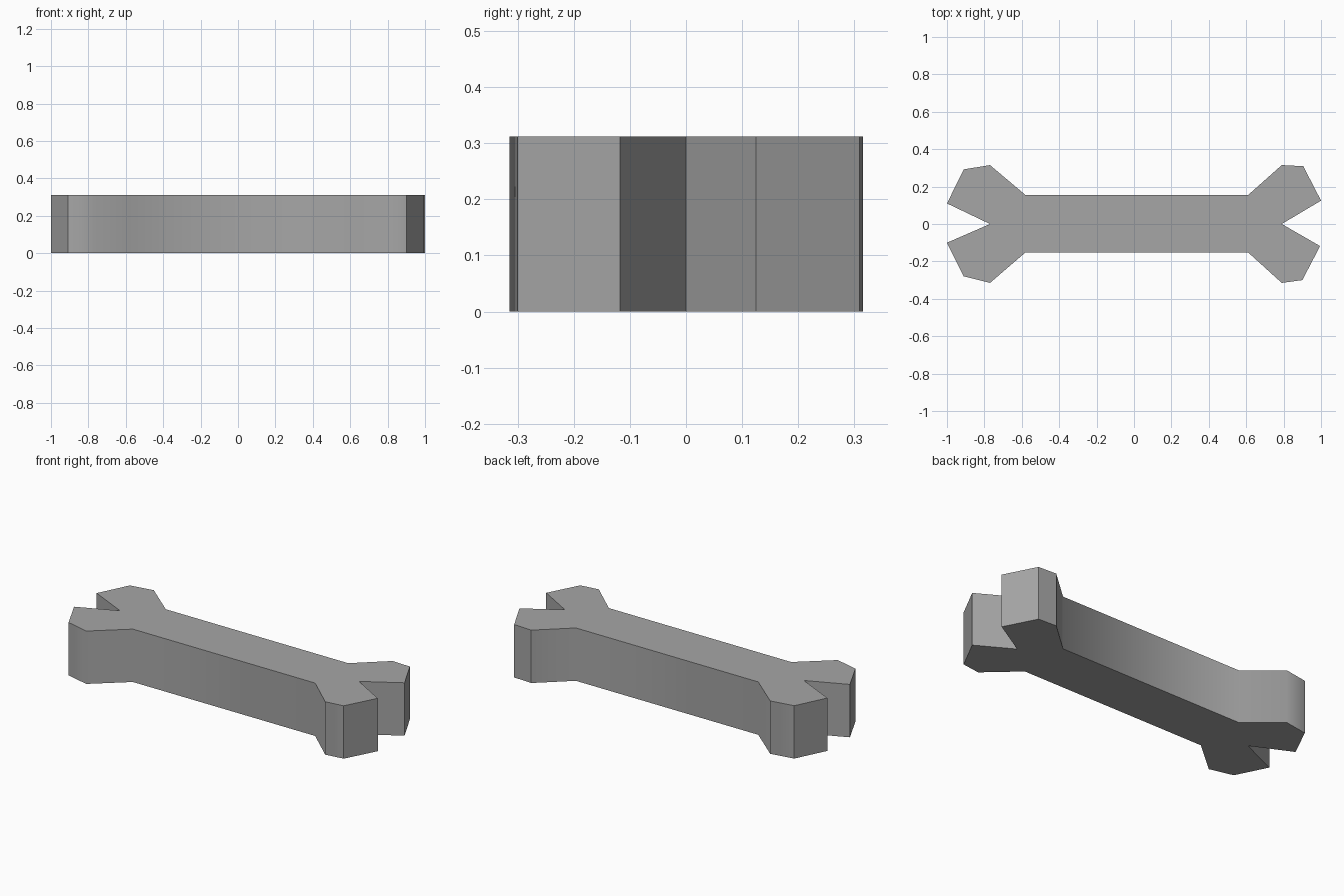
import bpy
import bmesh

if "Cube" in bpy.data.objects:
    bpy.data.objects.remove(bpy.data.objects["Cube"], do_unlink=True)

HEIGHT = 0.312

# Outline, counter-clockwise from above: x, y, and whether the upright edge is soft
SOFT, SHARP = True, False
OUTLINE = [
    # front side, shaft and lobes
    (-0.77, -0.315, SOFT), (-0.58, -0.152, SOFT),
    (0.61, -0.152, SOFT), (0.79, -0.315, SOFT),
    # forked end at +x
    (0.90, -0.30, SHARP), (0.995, -0.118, SHARP), (0.79, 0, SHARP),
    (1, 0.125, SHARP), (0.905, 0.309, SHARP),
    # back side, lobes and shaft
    (0.79, 0.315, SHARP), (0.61, 0.155, SOFT),
    (-0.58, 0.155, SOFT), (-0.77, 0.315, SOFT),
    # forked end at -x
    (-0.91, 0.292, SHARP), (-1, 0.11, SHARP), (-0.77, 0, SHARP),
    (-1, -0.10, SHARP), (-0.91, -0.28, SHARP),
]

# Single grey material
grey = bpy.data.materials.new("plain grey")
grey.use_nodes = True
color = (0.38, 0.38, 0.38, 1)
grey.diffuse_color = color
grey.node_tree.nodes["Principled BSDF"].inputs["Base Color"].default_value = color

# Extrude the outline: two caps and a band of walls
bm = bmesh.new()
lower = [bm.verts.new((x, y, 0)) for x, y, _ in OUTLINE]
upper = [bm.verts.new((x, y, HEIGHT)) for x, y, _ in OUTLINE]
bm.faces.new(upper)
bm.faces.new(lower[::-1])
for i in range(len(OUTLINE)):
    j = (i + 1) % len(OUTLINE)
    wall = bm.faces.new((lower[i], lower[j], upper[j], upper[i]))
    wall.smooth = True

# Cap rims stay crisp, upright edges follow the outline flags
for edge in bm.edges:
    edge.smooth = False
for (x, y, soft), low, up in zip(OUTLINE, lower, upper):
    bm.edges.get((low, up)).smooth = soft

mesh = bpy.data.meshes.new("bone")
bm.to_mesh(mesh)
bm.free()
mesh.materials.append(grey)
bone = bpy.data.objects.new("bone", mesh)
bpy.context.scene.collection.objects.link(bone)
